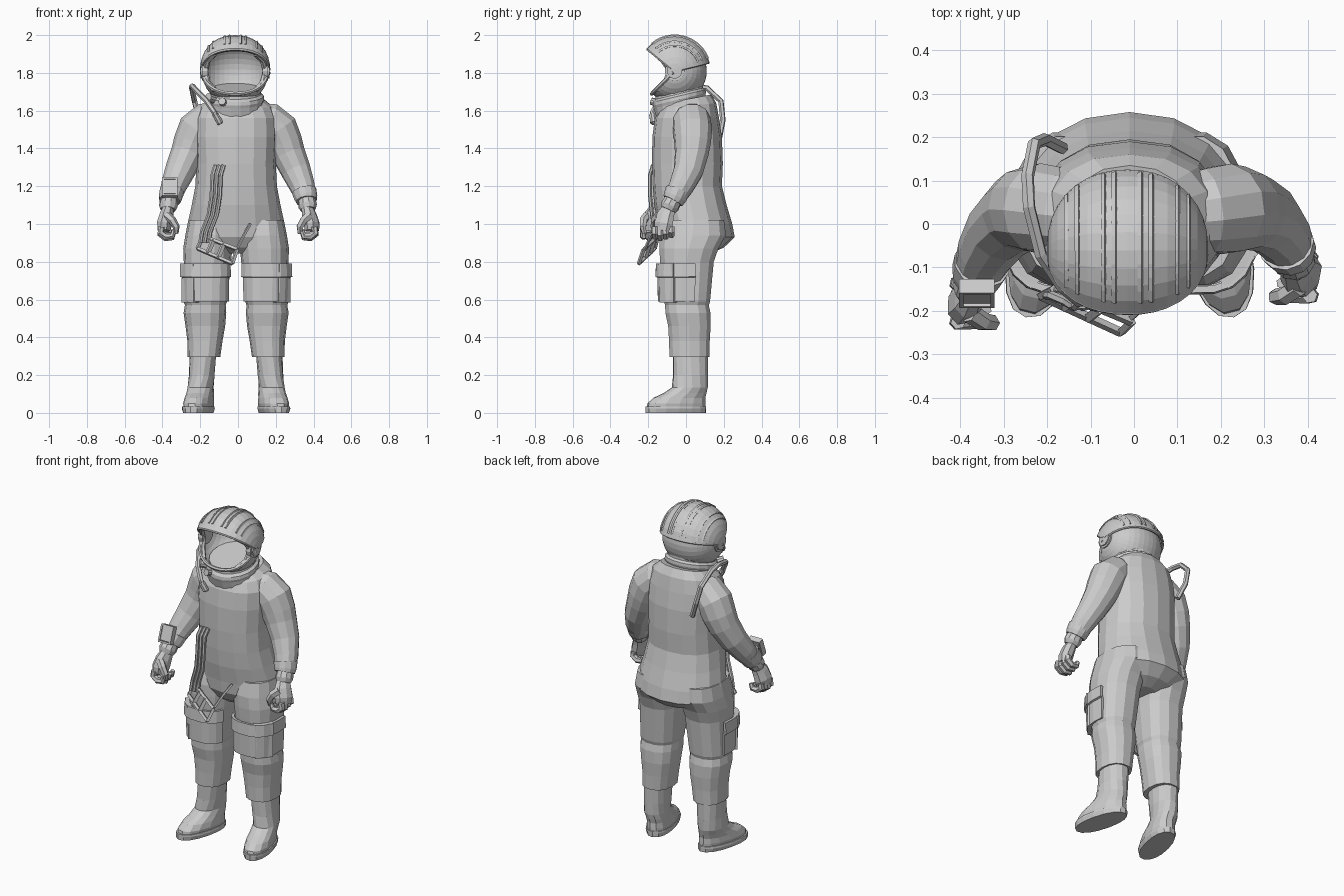
import bpy, math
from math import sin, cos, pi, radians
from mathutils import Vector as V
import bmesh

CX = -0.01          # body centre line
HY, HZ = -0.06, 1.81  # helmet pivot

def loft(name, rings, closed=True, cap=True, thick=0):
    bm = bmesh.new()
    rows = [[bm.verts.new(p) for p in r] for r in rings]
    n = len(rows[0])
    for a, b in zip(rows, rows[1:]):
        for i in range(n if closed else n - 1):
            j = (i + 1) % n
            bm.faces.new((a[i], a[j], b[j], b[i]))
    if cap and closed:
        bm.faces.new(rows[0])
        bm.faces.new(rows[-1])
    bmesh.ops.recalc_face_normals(bm, faces=bm.faces)
    me = bpy.data.meshes.new(name)
    bm.to_mesh(me)
    bm.free()
    ob = bpy.data.objects.new(name, me)
    bpy.context.collection.objects.link(ob)
    if thick:
        m = ob.modifiers.new("thickness", 'SOLIDIFY')
        m.thickness, m.offset = thick, 0
    return ob

def ring(x, y, z, rx, ry, n=14, p=2.0, rot=0, tilt=0, a0=0, a1=360):
    pts, full = [], a1 - a0 == 360
    for i in range(n):
        t = radians(a0 + (a1 - a0) * i / (n if full else n - 1))
        c, s = cos(t), sin(t)
        u = rx * math.copysign(abs(c) ** (2 / p), c)
        v = ry * math.copysign(abs(s) ** (2 / p), s)
        r = radians(rot)
        pts.append(V((x + u * cos(r) - v * sin(r), y + u * sin(r) + v * cos(r), z + tilt * v)))
    return pts

def tube(name, pts, r, n=6, flat=1.0):
    """Round tube along points; r is one radius or one per point."""
    pts = [V(p) for p in pts]
    rs = r if isinstance(r, (list, tuple)) else [r] * len(pts)
    u, rings = V((0.31, 0.9, 0.17)), []
    for i, p in enumerate(pts):
        d = (pts[min(i + 1, len(pts) - 1)] - pts[max(i - 1, 0)]).normalized()
        u = (u - d * u.dot(d)).normalized()
        w = d.cross(u)
        rings.append([p + rs[i] * (cos(2 * pi * k / n) * u + flat * sin(2 * pi * k / n) * w) for k in range(n)])
    return loft(name, rings)

def box(name, c, size, rot=(0, 0, 0)):
    bpy.ops.mesh.primitive_cube_add(size=1, location=c, rotation=[radians(a) for a in rot])
    ob = bpy.context.object
    ob.name, ob.scale = name, size
    return ob

def disc(name, c, r, depth, rot, n=14):
    bpy.ops.mesh.primitive_cylinder_add(vertices=n, radius=r, depth=depth, location=c, rotation=[radians(a) for a in rot])
    bpy.context.object.name = name

# Torso with hips: height, front, back, half width, squareness, tilt
torso = [(.845, -.07, .13, .09, 2, 0), (.875, -.11, .2, .18, 2, 0), (.93, -.142, .258, .255, 2.1, 0), (1.0, -.15, .245, .257, 2.1, 0),
         (1.1, -.168, .215, .235, 2.2, 0), (1.2, -.176, .19, .216, 2.3, 0), (1.32, -.18, .195, .21, 2.35, 0),
         (1.46, -.178, .19, .217, 2.35, 0), (1.56, -.165, .175, .213, 2.35, 0), (1.625, -.14, .16, .19, 2.3, .1),
         (1.66, -.125, .135, .145, 2.2, .2)]
loft("torso", [ring(CX, (f + b) / 2, z, w, (b - f) / 2, 16, p, 0, t) for z, f, b, w, p, t in torso])

# Legs, pockets and boots
leg = [(1.02, .14, .04, .113, .165), (.94, .143, .035, .126, .18), (.87, .15, .015, .13, .16), (.8, .152, .005, .125, .145), (.59, .163, .005, .115, .125),
       (.57, .163, .005, .108, .118), (.53, .165, .01, .113, .122), (.46, .163, .018, .105, .115),
       (.38, .165, .018, .093, .11), (.295, .17, .018, .086, .108), (.295, .17, .022, .07, .095)]
boot = [(.32, .175, .024, .07, .094, 0), (.2, .182, .024, .068, .093, 5), (.135, .188, .02, .067, .096, 12),
        (.105, .19, -.005, .068, .115, 14), (.08, .195, -.035, .07, .14, 14), (.05, .198, -.05, .073, .158, 14),
        (.03, .198, -.052, .07, .16, 14)]
for s, side in ((1, "left"), (-1, "right")):
    loft(side + "_leg", [ring(CX + s * x, y, z, rx, ry, 14, 2.3) for z, x, y, rx, ry in leg])
    loft(side + "_boot", [ring(CX + s * x, y, z, rx, ry, 14, 2.2, s * r) for z, x, y, rx, ry, r in boot])
    loft(side + "_sole", [ring(CX + s * .2, -.054, z, w, .166, 16, 2.2, s * 14)
                          for z, w in ((0.0, .07), (.022, .078), (.034, .076))])
    a0, a1 = (205, 375) if s > 0 else (165, 335)
    loft(side + "_thigh_pocket", [ring(CX + s * .157, -.002, z, rx, ry, 10, 2.6, 0, 0, a0, a1)
                                  for z, rx, ry in ((.79, .13, .15), (.725, .134, .155), (.722, .124, .145), (.59, .12, .14))],
         closed=False, thick=.016)
    box(side + "_side_pouch", (CX + s * .243, -.092, .65), (.1, .035, .13), (0, 0, s * 50))
    box(side + "_pouch_flap", (CX + s * .247, -.096, .755), (.105, .04, .07), (0, 0, s * 50))

# Arms, cuffs and gloves; the right arm reaches a little further forward
arm = [(.08, .02, 1.56, .085), (.165, .03, 1.545, .1), (.215, .035, 1.5, .105), (.245, .035, 1.43, .098), (.268, .03, 1.37, .09),
       (.308, .012, 1.28, .08), (.341, -.025, 1.2, .068), (.362, -.062, 1.135, .056)]
for s, side, fwd in ((1, "left", 0), (-1, "right", .06)):
    def P(x, y, z):
        return V((s * x, y - fwd * min(1, max(0, (1.4 - z) / .3)), z))
    tube(side + "_arm", [P(*a[:3]) for a in arm], [a[3] for a in arm], 12)
    tube(side + "_sleeve_cuff", [P(.35, -.045, 1.175), P(.359, -.06, 1.14), P(.362, -.07, 1.122)], [.066, .062, .056], 12)
    tube(side + "_glove_cuff", [P(.362, -.06, 1.14), P(.369, -.085, 1.095), P(.371, -.095, 1.075)], [.046, .05, .04], 10)
    tube(side + "_palm", [P(.368, -.09, 1.085), P(.378, -.11, 1.045), P(.39, -.12, 1.0), P(.392, -.125, .965)],
         [.04, .052, .056, .048], 8, .72)
    for i in range(4):
        y, dz = -.165 + .029 * i, .008 * abs(i - 1)
        tube(side + "_finger", [P(.405, y, .985), P(.409, y, .945 + dz), P(.383, y, .925 + dz),
                                P(.348, y, .928 + dz), P(.34, y, .955 + dz)], [.018, .019, .018, .017, .013], 6)
    tube(side + "_thumb", [P(.378, -.145, 1.045), P(.348, -.165, 1.02), P(.327, -.168, .985), P(.327, -.16, .95)],
         [.024, .022, .019, .012], 6)
# Wrist panel on the right sleeve, leaning back with the arm
box("wrist_panel", (-.362, -.155, 1.195), (.068, .03, .085), (-20, 0, 0))
for dx in (-.036, .036):
    box("wrist_panel_frame", (-.362 + dx, -.16, 1.193), (.01, .034, .098), (-20, 0, 0))
for dz in (-.044, .044):
    box("wrist_panel_frame", (-.362, -.16 + dz * .35, 1.193 + dz), (.08, .034, .01), (-20, 0, 0))

# Helmet: shells turned about the ear-to-ear axis
def hp(x, a, R, W, p=2.2):
    r = R * max(0.002, 1 - abs(x / W) ** p) ** (1 / p)
    return V((x - .015, HY + r * cos(radians(a)), HZ + r * sin(radians(a))))

def shell(name, R, W, a0, a1, thick, n=18):
    xs = [W * sin(pi / 2 * (k / 9)) for k in range(-9, 10)]
    loft(name, [[hp(x, a0 + (a1 - a0) * i / n, R, W) for x in xs] for i in range(n + 1)], closed=False, thick=thick)
    return xs

shell("helmet_shell", .166, .17, -135, 140, .008, 26)
xs = shell("raised_visor", .184, .18, 14, 141, .012, 10)
for a, R, W, r in ((141, .182, .178, .009), (14, .184, .18, .007), (-135, .17, .172, .011)):
    tube("helmet_rim", [hp(x, a, R, W) for x in xs[1:-1]], r)
for x in (-.14, -.115, -.055, -.03, .03, .055, .115, .14):
    tube("visor_rib", [hp(x, a, .189, .184) for a in range(20, 140, 10)], .007, 4)
for s in (-1, 1):
    disc("ear_cap", (-.015 + s * .16, HY, HZ), .052, .03, (0, 90, 0))
    disc("ear_cap_hub", (-.015 + s * .172, HY, HZ), .04, .022, (0, 90, 0))
    # Side frame narrowing the face opening
    tube("face_frame", [(-.015 + s * x, y, z) for x, y, z in
         ((.11, -.16, 1.9), (.145, -.12, 1.865), (.158, -.085, 1.81), (.145, -.11, 1.75), (.11, -.15, 1.71))], .015)

# Tilted neck collar
loft("neck_collar", [ring(-.012, y, z, rx, ry, 18, 2, 0, .24) for z, y, rx, ry in
     ((1.60, -.03, .15, .13), (1.645, -.035, .146, .138), (1.66, -.035, .151, .143),
      (1.678, -.035, .149, .141), (1.69, -.035, .135, .128), (1.715, -.035, .13, .128))])
disc("collar_knob", (-.08, -.165, 1.645), .02, .04, (75, 0, -15), 10)
disc("collar_knob", (-.145, -.125, 1.665), .024, .04, (75, 0, -45), 10)

# Breathing hose over the right shoulder
tube("shoulder_hose", [(-.095, -.165, 1.53), (-.125, -.178, 1.59), (-.165, -.145, 1.65), (-.215, -.07, 1.70), (-.242, .04, 1.73), (-.245, .11, 1.72),
                       (-.23, .185, 1.65), (-.205, .195, 1.55), (-.165, .175, 1.45)], .015, 6)
tube("hose_fitting", [(-.095, -.172, 1.535), (-.12, -.178, 1.58)], .018, 8)

# Front cables, clip frame and waist strap
for i in range(3):
    d = .022 * i
    tube("front_cable", [(-.12 + d, -.175, 1.31), (-.135 + d, -.19, 1.26), (-.14 + d, -.19, 1.15), (-.155 + d, -.18, 1.05),
                         (-.19 + d, -.165, .96), (-.2 + d, -.165, .9)], .011, 6)
ends = [V((-.185, -.15, .935)), V((-.005, -.225, .865)), V((-.03, -.25, .79)), V((-.215, -.165, .87))]
for a, b in zip(ends, ends[1:] + ends[:1]):
    tube("clip_frame", [a, b], .011, 4)
for t in (.3, .6):
    tube("clip_bar", [ends[0].lerp(ends[1], t), ends[3].lerp(ends[2], t)], .014, 4)
tube("waist_strap", [(-.01, -.22, .86), (.03, -.185, .94), (.065, -.15, 1.0)], .008, 4)
